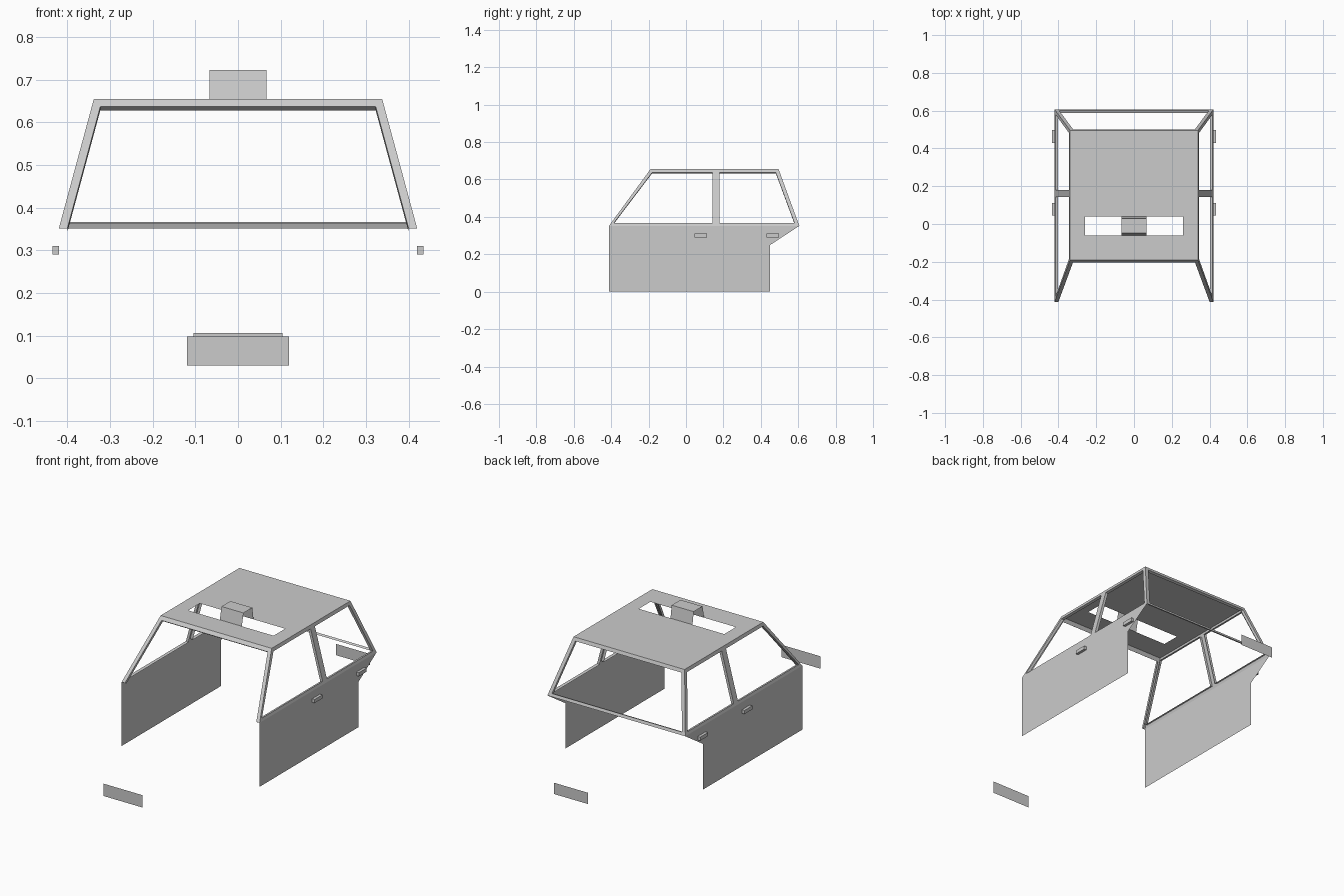
import bpy, bmesh
from mathutils import Vector

if "Cube" in bpy.data.objects:
    bpy.data.objects.remove(bpy.data.objects["Cube"])

CENTRE = Vector((0, 0.05, 0.4))
LIP = 0.015


def panel(name, outline, holes=(), lips=()):
    """Flat sheet with holes; every lip is (path, closed), folded inwards."""
    bm = bmesh.new()
    edges = []
    for ring in [outline, *holes]:
        vs = [bm.verts.new(p) for p in ring]
        edges += [bm.edges.new((vs[i - 1], vs[i])) for i in range(len(vs))]
    pts = [Vector(p) for p in outline]
    normal = Vector()
    for i, p in enumerate(pts):
        normal += pts[i - 1].cross(p)
    normal.normalize()
    mid = sum(pts, Vector()) / len(pts)
    if normal.dot(mid - CENTRE) < 0:
        normal = -normal
    bmesh.ops.triangle_fill(bm, edges=edges, use_beauty=True, normal=normal)
    for f in bm.faces:
        f.normal_update()
        if f.normal.dot(normal) < 0:
            f.normal_flip()
    # folded lip around each opening
    for path, closed in lips:
        c = sum((Vector(p) for p in path), Vector()) / len(path)
        a = [Vector(p) for p in path]
        if closed:
            a.append(a[0])
        for p, q in zip(a, a[1:]):
            f = bm.faces.new([bm.verts.new(v) for v in
                              (p, q, q - normal * LIP, p - normal * LIP)])
            f.normal_update()
            if f.normal.dot(c - p) < 0:
                f.normal_flip()
    bmesh.ops.remove_doubles(bm, verts=bm.verts, dist=0.0002)
    me = bpy.data.meshes.new(name)
    bm.to_mesh(me)
    bm.free()
    ob = bpy.data.objects.new(name, me)
    bpy.context.collection.objects.link(ob)
    return ob


def lerp(a, b, z):
    """Point on line a-b at height z."""
    a, b = Vector(a), Vector(b)
    return a.lerp(b, (z - a.z) / (b.z - a.z))


# Main levels and corner points of the cabin (right half)
BELT, TOP, W, WT = 0.352, 0.655, 0.42, 0.338
SILL, HEAD = 0.367, 0.637
front_low, front_top = (W, -0.412, BELT), (WT, -0.19, TOP)
rear_low, rear_top = (W, 0.606, BELT), (WT, 0.495, TOP)


def flip(p):
    return (-p[0], p[1], p[2])


# Roof with cut-out
hole = [(x, y, TOP) for x, y in
        ((-0.26, -0.062), (0.26, -0.062), (0.26, 0.039), (-0.26, 0.039))]
panel("roof", [front_top, rear_top, flip(rear_top), flip(front_top)], [hole])

# Roof sign: open-ended folded strip
sign = [(-0.062, TOP), (-0.048, 0.723), (0.029, 0.723), (0.039, TOP)]
for (y0, z0), (y1, z1), part in zip(sign, sign[1:], ("front", "top", "back")):
    panel("roof_sign_" + part, [(-0.067, y0, z0), (0.067, y0, z0),
                                (0.067, y1, z1), (-0.067, y1, z1)])

# Windscreen frame: open at the bottom
in_top = lerp(front_low, front_top, HEAD) - Vector((0.02, 0, 0))
in_low = Vector(front_low) - Vector((0.02, 0, 0))
inner = [in_low, in_top, flip(in_top), flip(in_low)]
panel("windscreen_frame",
      [front_low, front_top, flip(front_top), flip(front_low)] + inner[::-1],
      lips=[(inner, False)])

# Rear window frame: full ring
r_top = lerp(rear_low, rear_top, HEAD) - Vector((0.02, 0, 0))
r_low = lerp(rear_low, rear_top, SILL) - Vector((0.02, 0, 0))
ring = [r_low, r_top, flip(r_top), flip(r_low)]
panel("rear_window_frame", [rear_low, rear_top, flip(rear_top), flip(rear_low)],
      [ring], [(ring, True)])


def on_side(y, z, s):
    """Point on the leaning side plane."""
    return (s * (W + (WT - W) * (z - BELT) / (TOP - BELT)), y, z)


def box(name, lo, hi):
    bpy.ops.mesh.primitive_cube_add(size=1, location=[(a + b) / 2 for a, b in zip(lo, hi)])
    ob = bpy.context.object
    ob.name = name
    ob.scale = [abs(b - a) for a, b in zip(lo, hi)]


front_window = [(-0.386, SILL), (-0.181, HEAD), (0.142, HEAD), (0.142, SILL)]
rear_window = [(0.179, SILL), (0.179, HEAD), (0.48, HEAD), (0.58, SILL)]
door = [(-0.412, 0), (0.45, 0), (0.45, 0.25), (0.606, BELT), (-0.412, BELT)]

for s, side in ((1, "right"), (-1, "left")):
    # Side window frame with centre pillar
    corners = [(s * p[0], p[1], p[2]) for p in (front_low, front_top, rear_top, rear_low)]
    holes = [[on_side(y, z, s) for y, z in w] for w in (front_window, rear_window)]
    panel(side + "_window_frame", corners, holes, [(h, True) for h in holes])
    # Door panel
    panel(side + "_door_panel", [(s * W, y, z) for y, z in door])
    # Door handles
    for y, where in ((0.045, "front"), (0.43, "rear")):
        box(f"{side}_{where}_door_handle", (s * W, y, 0.29), (s * 0.435, y + 0.067, 0.31))

# Number plates
for name, y, w, z0, z1 in (("front_plate", -1, 0.119, 0.03, 0.098),
                           ("rear_plate", 1, 0.104, 0.045, 0.107)):
    panel(name, [(-w, y, z0), (w, y, z0), (w, y, z1), (-w, y, z1)])
